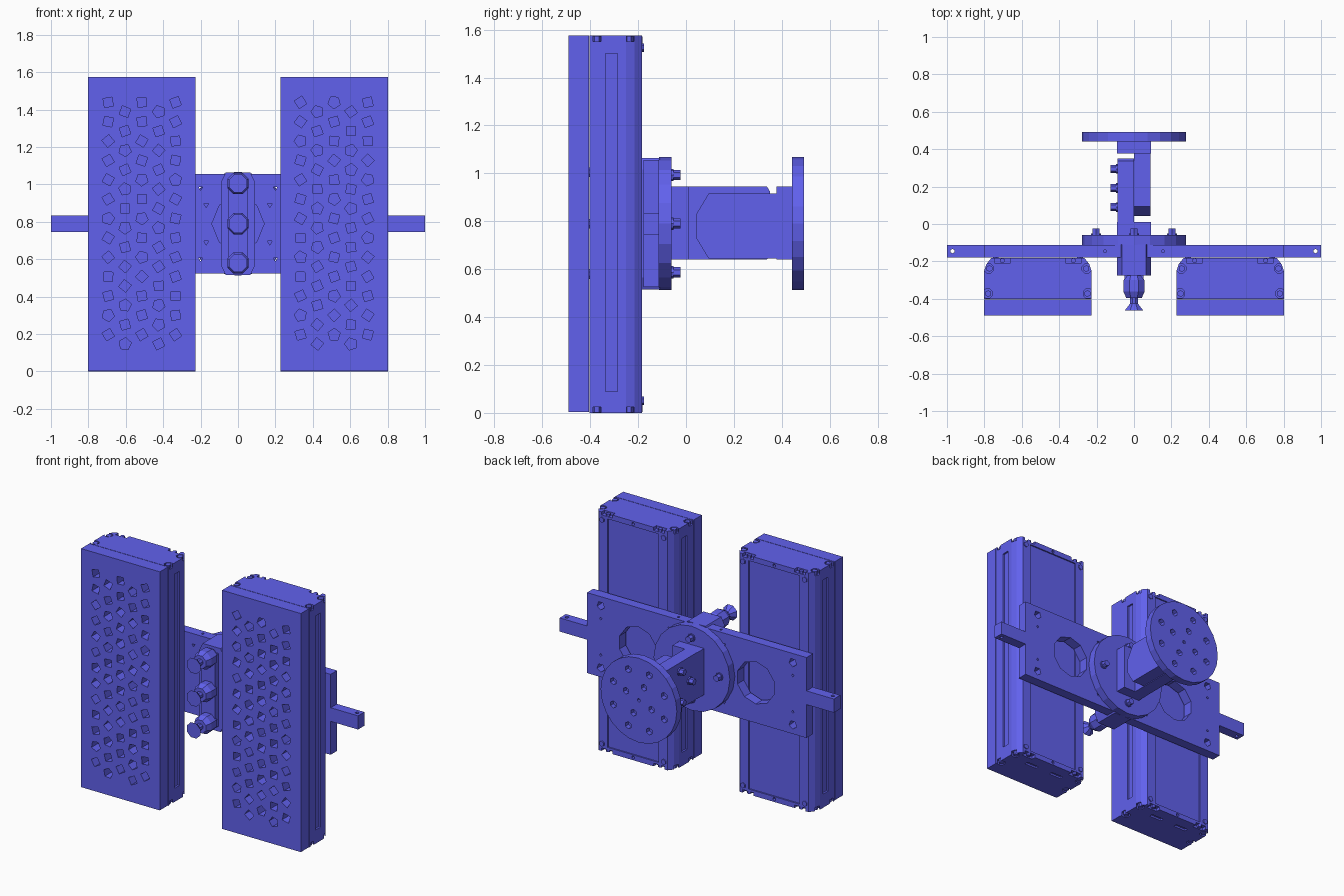
import bpy, bmesh, math, random
from mathutils import Matrix, Vector

if "Cube" in bpy.data.objects:
    bpy.data.objects.remove(bpy.data.objects["Cube"])

random.seed(4)
ZC = 0.79  # height of the tool axis
blue = bpy.data.materials.new("blue_paint")
blue.diffuse_color = (0.12, 0.12, 0.85, 1)
blue.use_nodes = True
blue.node_tree.nodes["Principled BSDF"].inputs["Base Color"].default_value = blue.diffuse_color
ROT = {'x': Matrix.Rotation(math.pi / 2, 4, 'Y'),
       'y': Matrix.Rotation(-math.pi / 2, 4, 'X'),
       'z': Matrix.Identity(4)}


def box(bm, x0, x1, y0, y1, z0, z1):
    m = Matrix.Translation(((x0 + x1) / 2, (y0 + y1) / 2, (z0 + z1) / 2))
    bmesh.ops.create_cube(bm, size=1, matrix=m @ Matrix.Diagonal((x1 - x0, y1 - y0, z1 - z0, 1)))


def rod(bm, c, axis, r, depth, n, spin=0.0, r2=None):
    m = Matrix.Translation(c) @ ROT[axis] @ Matrix.Rotation(spin, 4, 'Z')
    bmesh.ops.create_cone(bm, cap_ends=True, segments=n, radius1=r,
                          radius2=r if r2 is None else r2, depth=depth, matrix=m)


def extrude(bm, points, vec):
    # closed prism from a flat outline
    a = [bm.verts.new(p) for p in points]
    b = [bm.verts.new(Vector(p) + Vector(vec)) for p in points]
    bm.faces.new(a)
    bm.faces.new(b[::-1])
    for i in range(len(a)):
        j = (i + 1) % len(a)
        bm.faces.new((a[j], a[i], b[i], b[j]))
    bmesh.ops.recalc_face_normals(bm, faces=bm.faces)


def finish(name, bm, cutter=None):
    objs = []
    for nm, b in ((name, bm), (name + "_cutter", cutter)):
        if b is None:
            continue
        me = bpy.data.meshes.new(nm)
        b.to_mesh(me)
        b.free()
        ob = bpy.data.objects.new(nm, me)
        bpy.context.collection.objects.link(ob)
        objs.append(ob)
    ob = objs[0]
    ob.data.materials.append(blue)
    if cutter is not None:
        cut = objs[1]
        cut.hide_render = True
        mod = ob.modifiers.new("holes", 'BOOLEAN')
        mod.operation, mod.solver, mod.object = 'DIFFERENCE', 'EXACT', cut
        mod.use_self = True
        bpy.context.view_layer.objects.active = ob
        bpy.ops.object.modifier_apply(modifier=mod.name)
        bpy.data.objects.remove(cut)
    return ob


def bolt(bm, c, axis, sign):
    # washer, hex head and a narrower tip, standing on point c
    d = {'x': Vector((sign, 0, 0)), 'y': Vector((0, sign, 0)), 'z': Vector((0, 0, sign))}[axis]
    c = Vector(c)
    rod(bm, c + d * 0.004, axis, 0.026, 0.008, 8)
    rod(bm, c + d * 0.022, axis, 0.021, 0.030, 6)


H = 1.575
for side, s in (("left", -1), ("right", 1)):
    cx = s * 0.514
    # foam pad with staggered holes
    foam, holes = bmesh.new(), bmesh.new()
    box(foam, cx - 0.287, cx + 0.287, -0.49, -0.405, 0.003, H)
    for col in range(5):
        for row in range(13):
            z = 0.197 + row * 0.1035 - (0.05 if col % 2 else 0)
            rod(holes, (cx + (col - 2) * 0.09, -0.45, z), 'y', 0.034, 0.2,
                random.choice((4, 4, 5)), random.random() * 6)
    finish(side + "_foam_pad", foam, holes)

    # hollow vacuum body profile with chamfered back corners, grooves and end pockets
    body, cuts, screws = bmesh.new(), bmesh.new(), bmesh.new()
    prof = [(-0.287, -0.402), (0.287, -0.402), (0.287, -0.25), (0.275, -0.215),
            (0.25, -0.183), (-0.25, -0.183), (-0.275, -0.215), (-0.287, -0.25)]
    extrude(body, [(cx + x, y, 0) for x, y in prof], (0, 0, H))
    for e in (-1, 1):
        x = cx + e * 0.287
        box(cuts, x - 0.012, x + 0.012, -0.335, -0.285, 0.09, 1.5)
    box(cuts, cx - 0.185, cx + 0.185, -0.192, -0.15, 0.035, H - 0.035)
    for zc in (0, H):
        sg = 1 if zc else -1
        for e in (-1, 1):
            for px, py in ((0.268, -0.372), (0.262, -0.238)):
                rod(cuts, (cx + e * px, py, zc), 'z', 0.027, 0.05, 8, 0.39)
                rod(screws, (cx + e * (px - 0.003), py, zc - sg * 0.014), 'z', 0.018, 0.026, 6)
            box(cuts, cx + e * 0.19 - 0.04, cx + e * 0.19 + 0.04, -0.212, -0.17,
                zc - 0.02, zc + 0.02)
            rod(screws, (cx + e * 0.19, -0.196, zc - sg * 0.018), 'z', 0.014, 0.03, 6)
            rod(screws, (cx + e * 0.225, -0.183, zc - sg * 0.05), 'y', 0.018, 0.014, 6)
        rod(cuts, (cx, -0.185, zc - sg * 0.018), 'y', 0.011, 0.05, 6)
    for e in (-1, 1):
        box(cuts, cx + e * 0.1 - 0.045, cx + e * 0.1 + 0.045, -0.285, -0.26, -0.02, 0.012)
    finish(side + "_vacuum_body", body, cuts)
    finish(side + "_end_screws", screws)

# carrier plate with protruding crossbar ends
extr, holes = bmesh.new(), bmesh.new()
outline = []
for s in (1, -1):
    outline += [(s * 0.8, -s * 0.265), (s * 0.8, -s * 0.045), (s * 1.0, -s * 0.045),
                (s * 1.0, s * 0.045), (s * 0.8, s * 0.045), (s * 0.8, s * 0.265)]
extrude(extr, [(x, -0.178, ZC + z) for x, z in outline], (0, 0.066, 0))
for s in (-1, 1):
    rod(holes, (s * 0.43, -0.145, ZC), 'y', 0.14, 0.2, 10)
    rod(holes, (s * 0.97, -0.145, ZC), 'z', 0.012, 0.3, 6)
    for t in (-1, 1):
        rod(holes, (s * 0.7, -0.145, ZC + t * 0.205), 'y', 0.028, 0.2, 5)
        rod(holes, (s * 0.7, -0.145, ZC + t * 0.12), 'y', 0.009, 0.2, 4)
        rod(holes, (s * 0.17, -0.145, ZC + t * 0.1), 'y', 0.014, 0.2, 3)
        rod(holes, (s * 0.2, -0.145, ZC + t * 0.19), 'y', 0.012, 0.2, 3)
    rod(holes, (s * 0.155, -0.145, ZC + 0.265), 'z', 0.009, 0.05, 5)
rod(holes, (0, -0.145, ZC), 'y', 0.14, 0.2, 8)
finish("carrier_plate", extr, holes)

# round flange bolted on the back of the plate
disc, bolts = bmesh.new(), bmesh.new()
rod(disc, (0, -0.086, ZC), 'y', 0.278, 0.052, 20)
for k in range(4):
    a = k * math.pi / 2
    bolt(bolts, (0.203 * math.cos(a), -0.06, ZC + 0.203 * math.sin(a)), 'y', 1)
finish("tool_flange", disc)


# two interlocking angle brackets forming the arm
def angle_bracket(name, s, y_base, y_in, y_tip, z0, z1, c):
    bm = bmesh.new()
    box(bm, -0.09, 0.09, min(y_base, y_in), max(y_base, y_in), 0.64, 0.945)
    d = 1 if y_tip > y_base else -1
    pts = [(y_in, z0), (y_tip - d * c * 0.6, z0), (y_tip, z0 + c),
           (y_tip, z1 - c), (y_tip - d * c * 0.6, z1), (y_in, z1)]
    extrude(bm, [(0, y, z) for y, z in pts], (s * 0.088, 0, 0))
    finish(name, bm)


angle_bracket("front_angle_bracket", -1, -0.062, 0.012, 0.35, 0.64, 0.945, 0.02)
angle_bracket("rear_angle_bracket", 1, 0.445, 0.378, 0.043, 0.645, 0.915, 0.085)
for y, z in ((0.09, 0), (0.295, 0), (0.192, 0.1), (0.192, -0.1)):
    bolt(bolts, (-0.088, y, ZC + z), 'x', -1)
finish("flange_and_arm_bolts", bolts)

# rear robot mounting flange with bolt holes
disc, holes = bmesh.new(), bmesh.new()
rod(disc, (0, 0.467, ZC), 'y', 0.278, 0.05, 24)
for n, rad, hr in ((8, 0.2, 0.023), (4, 0.1, 0.022), (1, 0, 0.012)):
    for k in range(n):
        a = 2 * math.pi * k / n + 0.39
        rod(holes, (rad * math.cos(a), 0.492, ZC + rad * math.sin(a)), 'y', hr, 0.06, 6)
finish("mounting_flange", disc, holes)

# central gripper rail: chamfered block with a narrower front bar
bm = bmesh.new()
pts = [(-0.09, -0.225), (-0.065, -0.275), (0.065, -0.275), (0.09, -0.225)]
pts += [(-x, -z) for x, z in pts]
extrude(bm, [(x, -0.275, ZC + z) for x, z in pts], (0, 0.166, 0))
box(bm, -0.05, 0.05, -0.31, -0.27, 0.55, 1.03)
finish("suction_rail", bm)

# three suction cups with rounded bodies and flared lips
bm = bmesh.new()
for z in (0.58, ZC, 1.005):
    for y0, r0, y1, r1 in ((-0.275, 0.045, -0.3, 0.06), (-0.3, 0.06, -0.36, 0.062),
                           (-0.36, 0.062, -0.395, 0.045), (-0.395, 0.022, -0.425, 0.022),
                           (-0.425, 0.022, -0.462, 0.053)):
        rod(bm, (0, (y0 + y1) / 2, z), 'y', r1, y0 - y1, 8, 0.39, r0)
finish("suction_cups", bm)
